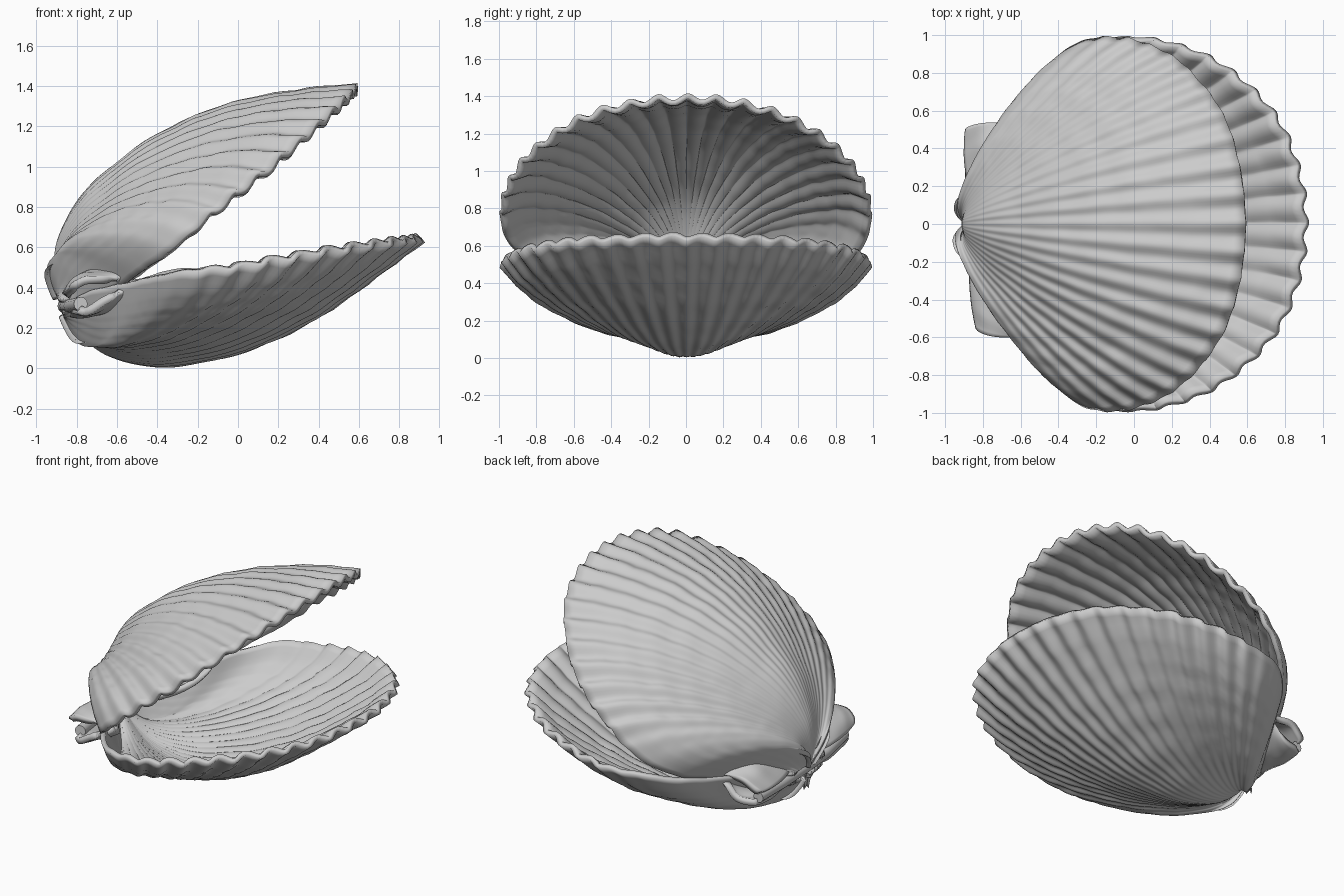
import bpy, math
from mathutils import Vector, noise

if "Cube" in bpy.data.objects:
    bpy.data.objects.remove(bpy.data.objects["Cube"])

RIBS, PER_RIB, ROWS = 36, 9, 48


def curve(table, t):
    """Smooth interpolation through (position, value) pairs."""
    n = len(table)
    i = 0
    while i < n - 2 and t > table[i + 1][0]:
        i += 1

    def slope(k):
        a, b = max(k - 1, 0), min(k + 1, n - 1)
        return (table[b][1] - table[a][1]) / (table[b][0] - table[a][0])
    (x0, y0), (x1, y1) = table[i], table[i + 1]
    h = x1 - x0
    q = (t - x0) / h
    return (y0 * (1 + 2 * q) * (1 - q) ** 2 + y1 * q * q * (3 - 2 * q)
            + h * slope(i) * q * (1 - q) ** 2 + h * slope(i + 1) * q * q * (q - 1))


def smooth(a, b, x):
    q = min(max((x - a) / (b - a), 0), 1)
    return q * q * (3 - 2 * q)


# Disc outline (along, across) and bulge profiles along a ray
TIP = [(1.82, 0), (1.78, .3), (1.65, .59), (1.37, .85), (1.07, .97), (.8, .99)]
LEFT = TIP + [(.58, .935), (.41, .8), (.26, .57), (.12, .36), (0, .17)]
RIGHT = TIP + [(.6, .93), (.44, .77), (.28, .54), (.13, .35), (0, .17)]
MIDDLE = [(0, 0), (.026, .11), (.093, .25), (.22, .36), (.357, .385), (.5, .368),
          (.68, .284), (.83, .17), (1, .02)]
SIDE = [(0, 0), (.04, .085), (.12, .17), (.26, .22), (.4, .232), (.6, .21),
        (.8, .155), (.92, .09), (1, .01)]

outline = [(u, -v) for u, v in reversed(RIGHT[1:])] + LEFT
knots = [0]
for a, b in zip(outline, outline[1:]):
    knots.append(knots[-1] + math.dist(a, b))
U_TAB = [(k, p[0]) for k, p in zip(knots, outline)]
V_TAB = [(k, p[1]) for k, p in zip(knots, outline)]


def make_frame(x, z, degrees, up):
    """Maps valve coordinates (along, across, outward) to the world."""
    a = math.radians(degrees)
    along = Vector((math.cos(a), 0, math.sin(a)))
    out = Vector((-math.sin(a), 0, math.cos(a))) * up
    return lambda u, v, w: Vector((x, v, z)) + along * u + out * w


def grid_object(name, rows, flip, thick):
    nr, nc = len(rows), len(rows[0])
    faces = []
    for i in range(nr - 1):
        for j in range(nc - 1):
            f = [i * nc + j, (i + 1) * nc + j, (i + 1) * nc + j + 1, i * nc + j + 1]
            faces.append(f[::-1] if flip else f)
    mesh = bpy.data.meshes.new(name)
    mesh.from_pydata([p for r in rows for p in r], [], faces)
    mesh.shade_smooth()
    ob = bpy.data.objects.new(name, mesh)
    bpy.context.collection.objects.link(ob)
    m = ob.modifiers.new("thickness", 'SOLIDIFY')
    m.thickness, m.offset = thick, -1


def valve(name, frame, up, lift, plump, seed):
    cols = RIBS * PER_RIB
    rows = []
    for i in range(ROWS + 1):
        s = .01 + .99 * (i / ROWS) ** 1.4
        row = []
        for j in range(cols + 1):
            k = knots[-1] * j / cols
            ru, rv = curve(U_TAB, k), curve(V_TAB, k)
            phi = abs(math.degrees(math.atan2(rv, ru)))
            side = smooth(2, 54, phi)
            w = curve(MIDDLE, s) * (1 - side) + curve(SIDE, s) * side
            w += plump * math.sin(math.pi * s) * s * s * (1 - side)
            w *= 1 - .9 * smooth(54, 90, phi)
            flank = .04 * smooth(48, 60, phi) * (1 - smooth(66, 85, phi))
            w -= (lift * side * (1 - smooth(66, 88, phi)) + flank) * s * s
            # radiating ribs, fading toward the beak and the flanks
            fade = 1 - .95 * smooth(42, 60, phi)
            rib = math.cos(2 * math.pi * RIBS * j / cols) * fade
            w += .014 * s ** 1.4 * (rib - .3)
            # rough skin and faint growth bands
            p = Vector((ru * s, rv * s, seed))
            w += s ** .7 * (.007 * noise.noise(p * 7) + .004 * noise.noise(p * 19))
            w += .003 * s * math.sin(40 * s * s)
            # scalloped margin
            e = s * (1 + .006 * rib * smooth(.85, 1, s))
            row.append(frame(ru * e, rv * e, w))
        rows.append(row)
    grid_object(name, rows, up < 0, .03)


def ear(name, frame, up, corners, lift, seed):
    """Small wing beside the beak, spanned between four corners."""
    a, b, c, d = [Vector(p) for p in corners]
    n = 16
    rows = []
    for i in range(n + 1):
        p = i / n
        row = []
        for j in range(n + 1):
            q = j / n
            pos = a.lerp(b, q).lerp(d.lerp(c, q), p)
            pos += (pos - (a + b + c + d) / 4) * -.16 * ((2 * p - 1) ** 2 * (2 * q - 1) ** 2)
            w = .07 * math.sin(math.pi * (p * .8 + .1)) * (1 - .4 * q * q) - lift * p * p
            w += .02 * noise.noise(Vector((p * 2.5, q * 3, seed)))
            row.append(frame(pos.x, pos.y, w))
        rows.append(row)
    grid_object(name, rows, (up < 0) != (b.y < a.y), .04)


LEFT_EAR = [(.02, .1), (-.02, .52), (.27, .55), (.38, .5)]
RIGHT_EAR = [(.02, -.1), (.05, -.57), (.31, -.62), (.4, -.5)]

# Lower valve lies almost flat, upper valve is hinged open
for label, frame, up, lift, plump, seed in (
        ("lower", make_frame(-.87, .275, 12, -1), -1, .05, 0, 1.3),
        ("upper", make_frame(-.89, .34, 35, 1), 1, .09, .08, 5.7)):
    valve(label + "_valve", frame, up, lift, plump, seed)
    ear(label + "_left_ear", frame, up, LEFT_EAR, lift + .02, seed + 2)
    ear(label + "_right_ear", frame, up, RIGHT_EAR, lift + .02, seed + 4)

# Ligament strip joining the valves along the hinge
path = bpy.data.curves.new("hinge_ligament", 'CURVE')
path.dimensions = '3D'
path.bevel_depth = .035
path.bevel_resolution = 4
path.use_fill_caps = True
sp = path.splines.new('POLY')
pts = [(-.78, -.52, .32), (-.83, -.25, .31), (-.85, 0, .31), (-.86, .25, .31), (-.86, .48, .31)]
sp.points.add(len(pts) - 1)
for pt, co in zip(sp.points, pts):
    pt.co = (*co, 1)
sp.use_smooth = True
bpy.context.collection.objects.link(bpy.data.objects.new("hinge_ligament", path))
